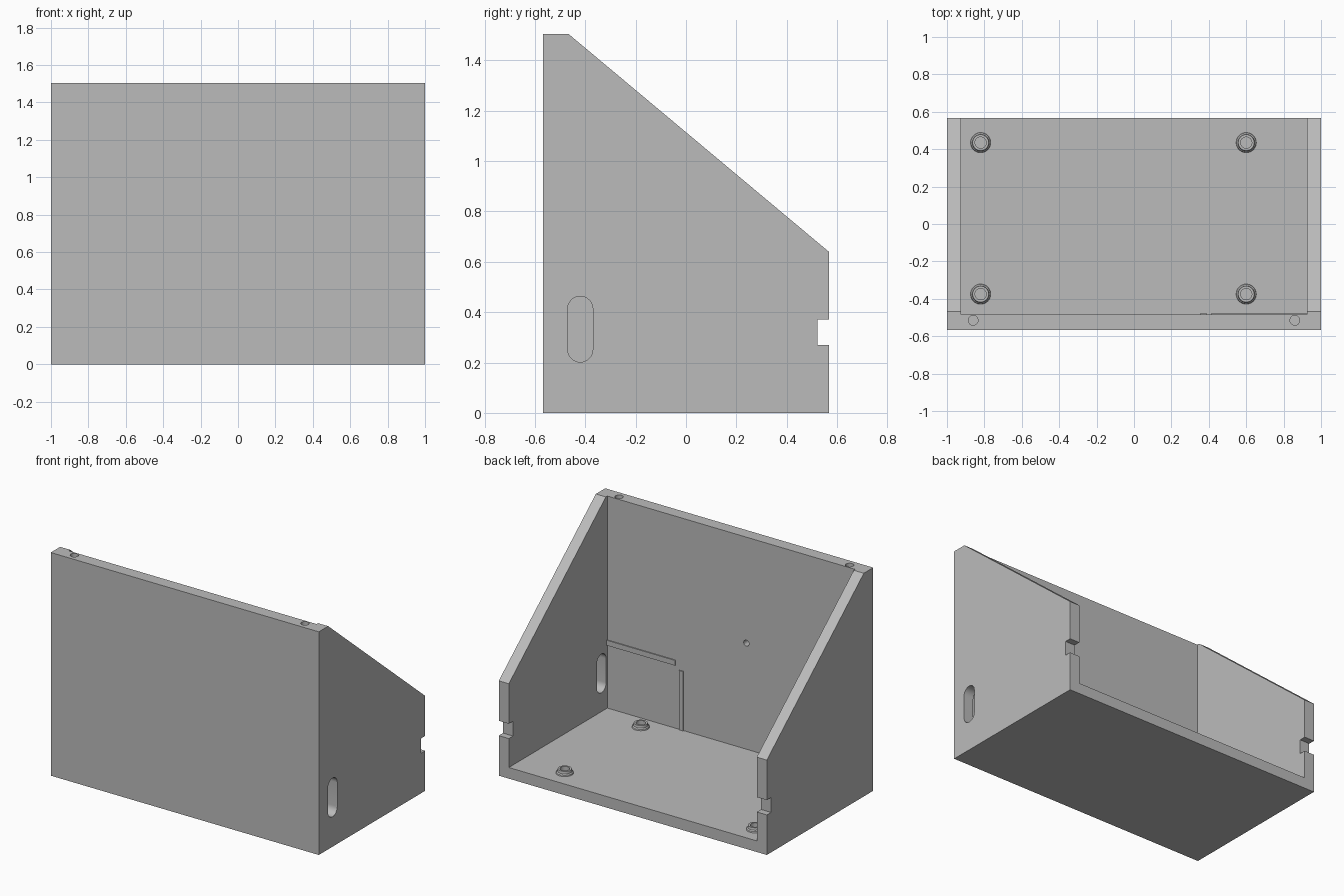
import bpy
import bmesh
import math

if "Cube" in bpy.data.objects:
    bpy.data.objects.remove(bpy.data.objects["Cube"], do_unlink=True)

# Single plain grey finish
grey = bpy.data.materials.new("plain_grey")
grey.use_nodes = True
GREY = (0.5, 0.5, 0.5, 1.0)
grey.diffuse_color = GREY
grey.node_tree.nodes["Principled BSDF"].inputs["Base Color"].default_value = GREY

# Overall dimensions
HALF_X, HALF_Y, HEIGHT = 1.0, 0.567, 1.505
WALL, FLOOR = 0.075, 0.075
INNER_X = HALF_X - WALL
INNER_Y = -0.483


def make_object(name, bm):
    bmesh.ops.recalc_face_normals(bm, faces=bm.faces)
    mesh = bpy.data.meshes.new(name)
    bm.to_mesh(mesh)
    bm.free()
    mesh.materials.append(grey)
    obj = bpy.data.objects.new(name, mesh)
    bpy.context.collection.objects.link(obj)
    return obj


def extrude_x(name, outline, x0, x1):
    """Extrude a closed (y, z) outline from x0 to x1."""
    bm = bmesh.new()
    face = bm.faces.new([bm.verts.new((x0, y, z)) for y, z in outline])
    result = bmesh.ops.extrude_face_region(bm, geom=[face])
    moved = [v for v in result["geom"] if isinstance(v, bmesh.types.BMVert)]
    bmesh.ops.translate(bm, verts=moved, vec=(x1 - x0, 0, 0))
    return make_object(name, bm)


def box(name, x0, x1, y0, y1, z0, z1):
    return extrude_x(name, [(y0, z0), (y1, z0), (y1, z1), (y0, z1)], x0, x1)


def cylinder(name, center, radius, depth, along_y=False):
    bm = bmesh.new()
    bmesh.ops.create_cone(bm, cap_ends=True, segments=32, radius1=radius,
                          radius2=radius, depth=depth)
    obj = make_object(name, bm)
    obj.location = center
    if along_y:
        obj.rotation_euler.x = math.pi / 2
    return obj


def cut(target, cutter):
    cutter.hide_render = True
    mod = target.modifiers.new("cut", "BOOLEAN")
    mod.operation = "DIFFERENCE"
    mod.solver = "EXACT"
    mod.object = cutter
    bpy.context.view_layer.objects.active = target
    bpy.ops.object.modifier_apply(modifier=mod.name)
    bpy.data.objects.remove(cutter, do_unlink=True)


def smooth(obj):
    bpy.ops.object.select_all(action="DESELECT")
    obj.select_set(True)
    bpy.context.view_layer.objects.active = obj
    bpy.ops.object.shade_smooth_by_angle(angle=math.radians(30))


# Housing: sloped side profile, hollowed from the back and top
profile = [(-HALF_Y, 0), (HALF_Y, 0), (HALF_Y, 0.64),
           (-0.467, HEIGHT), (-HALF_Y, HEIGHT)]
housing = extrude_x("housing", profile, -HALF_X, HALF_X)
cut(housing, box("cavity", -INNER_X, INNER_X, INNER_Y, 1, FLOOR, 2))

# Notches in the back edges of both side walls
cut(housing, box("notches", -1.1, 1.1, 0.522, 0.7, 0.27, 0.37))

# Rounded cable slot through one side wall
SLOT_Y, SLOT_LOW, SLOT_HIGH, SLOT_R = -0.42, 0.252, 0.413, 0.05
slot = []
for start, z in ((0, SLOT_HIGH), (math.pi, SLOT_LOW)):
    for i in range(17):
        a = start + math.pi * i / 16
        slot.append((SLOT_Y + SLOT_R * math.cos(a), z + SLOT_R * math.sin(a)))
cut(housing, extrude_x("cable_slot", slot, 0.85, 1.1))

# Screw holes in the top edge and a shallow hole inside the front wall
for x in (-0.86, 0.86):
    cut(housing, cylinder("screw_hole", (x, -0.515, HEIGHT), 0.026, 0.3))
cut(housing, cylinder("wall_hole", (-0.112, INNER_Y, 0.79), 0.02, 0.09, True))
smooth(housing)

# Thin ribs on the inside of the front wall
RIB_Y = INNER_Y + 0.007
box("horizontal_rib", 0.415, INNER_X, INNER_Y - 0.01, RIB_Y, 0.50, 0.535)
box("vertical_rib", 0.355, 0.387, INNER_Y - 0.01, RIB_Y, FLOOR - 0.01, 0.475)


# Tapered mounting bosses with a centre hole
def boss(name, x, y):
    section = [(0.054, 0), (0.052, 0.008), (0.045, 0.014), (0.043, 0.03),
               (0.03, 0.03), (0.03, 0.002), (0.0, 0.002)]
    bm = bmesh.new()
    verts = [bm.verts.new((r, 0, z)) for r, z in section]
    edges = [bm.edges.new(pair) for pair in zip(verts, verts[1:])]
    bmesh.ops.spin(bm, geom=verts + edges, cent=(0, 0, 0), axis=(0, 0, 1),
                   angle=math.tau, steps=32)
    bmesh.ops.remove_doubles(bm, verts=bm.verts, dist=0.0001)
    obj = make_object(name, bm)
    obj.location = (x, y, FLOOR)
    smooth(obj)


for side, x in (("right", -0.82), ("left", 0.6)):
    for end, y in (("front", -0.375), ("back", 0.435)):
        boss(f"{end}_{side}_boss", x, y)
